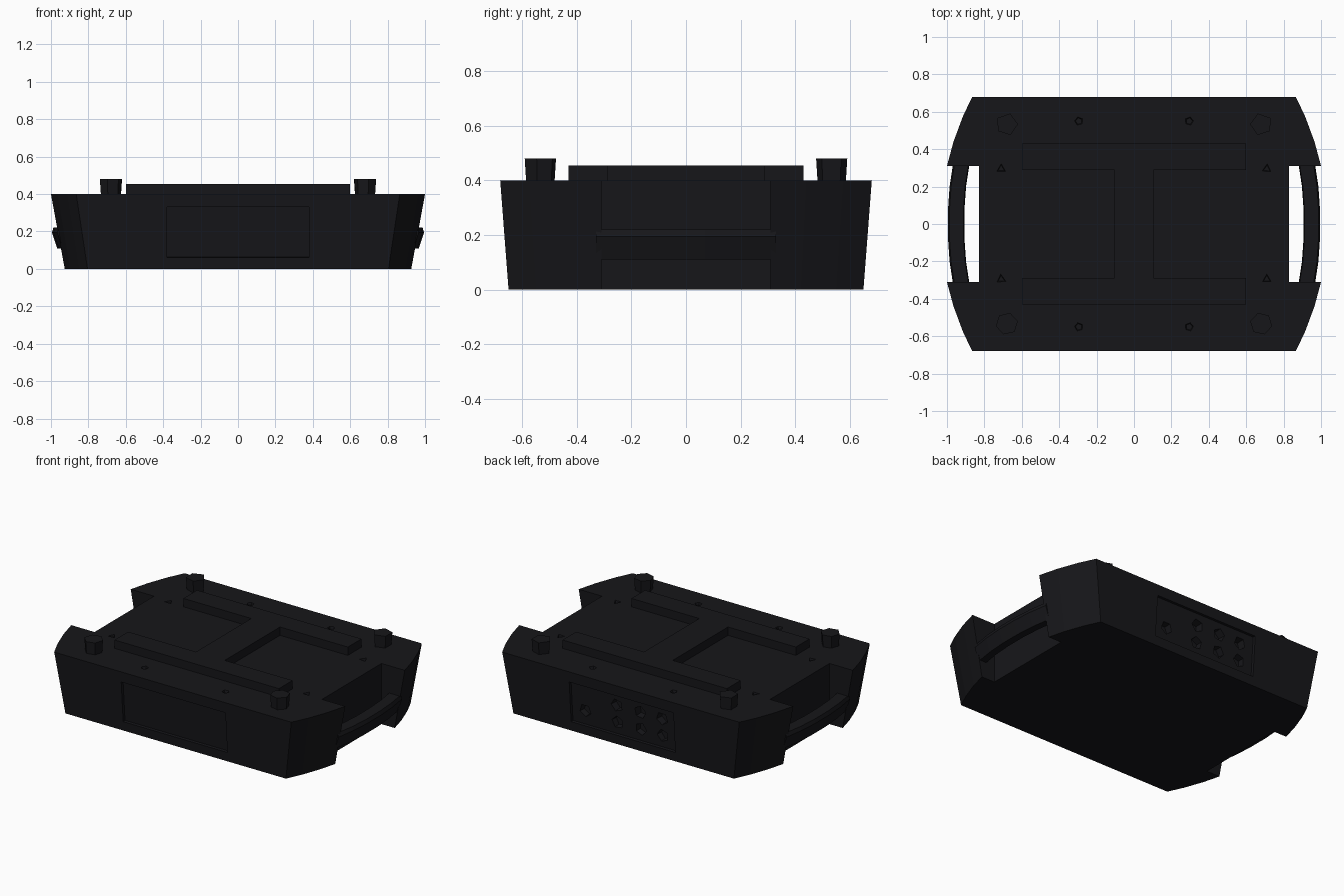
import bpy, bmesh, math
from mathutils import Matrix

if "Cube" in bpy.data.objects:
    bpy.data.objects.remove(bpy.data.objects["Cube"])

mat = bpy.data.materials.new("black_plastic")
mat.diffuse_color = (0.008, 0.008, 0.010, 1)
mat.use_nodes = True
mat.node_tree.nodes["Principled BSDF"].inputs["Base Color"].default_value = mat.diffuse_color


def finish(name, bm):
    bmesh.ops.recalc_face_normals(bm, faces=bm.faces)
    me = bpy.data.meshes.new(name)
    bm.to_mesh(me)
    bm.free()
    ob = bpy.data.objects.new(name, me)
    bpy.context.collection.objects.link(ob)
    me.materials.append(mat)
    return ob


def bridge(bm, rings):
    """Skin a list of equal closed rings and cap both ends."""
    vs = [[bm.verts.new(p) for p in r] for r in rings]
    n = len(vs[0])
    for a, b in zip(vs, vs[1:]):
        for i in range(n):
            bm.faces.new((a[i], a[(i + 1) % n], b[(i + 1) % n], b[i]))
    bm.faces.new(vs[0])
    bm.faces.new(vs[-1])


def box(bm, c, s, tilt=0):
    m = Matrix.Translation(c) @ Matrix.Rotation(tilt, 4, 'X') @ Matrix.Diagonal((*s, 1))
    bmesh.ops.create_cube(bm, size=1, matrix=m)


def cone(bm, c, r1, r2, depth, sides, spin=0, tilt=0):
    m = Matrix.Translation(c) @ Matrix.Rotation(tilt, 4, 'X') @ Matrix.Rotation(spin, 4, 'Z')
    bmesh.ops.create_cone(bm, cap_ends=True, segments=sides, radius1=r1,
                          radius2=r2, depth=depth, matrix=m)


def cut(ob, bm):
    cutter = finish("cutter", bm)
    cutter.hide_render = True
    mod = ob.modifiers.new("cut", 'BOOLEAN')
    mod.operation, mod.solver, mod.object = 'DIFFERENCE', 'EXACT', cutter
    bpy.context.view_layer.objects.active = ob
    bpy.ops.object.modifier_apply(modifier=mod.name)
    bpy.data.objects.remove(cutter)


# tapered body with bowed ends
quarter = [(0.865, -0.68), (0.915, -0.575), (0.965, -0.44), (1.0, -0.31)]
right = quarter + [(x, -y) for x, y in reversed(quarter)]
outline = right + [(-x, y) for x, y in reversed(right)]
bm = bmesh.new()
bridge(bm, [[(x * 0.93, y * 0.955, 0) for x, y in outline],
            [(x, y, 0.4) for x, y in outline]])
body = finish("body", bm)

# handle notches and recessed front and back panels
bm = bmesh.new()
for s in (-1, 1):
    box(bm, (s * 1.03, 0, 0.2), (0.4, 0.62, 0.6))
    box(bm, (0, s * 0.67, 0.195), (0.76, 0.05, 0.27), -s * math.atan(0.03 / 0.4))
cut(body, bm)

# connector sockets on the back, small screw dents on the top
bm = bmesh.new()
sockets = [(0.285, 0.155)] + [(x, z) for x in (0.05, -0.12, -0.28) for z in (0.255, 0.14)]
for i, (x, z) in enumerate(sockets):
    cone(bm, (x, 0.64, z), 0.038, 0.045, 0.08, 5, i, -math.pi / 2)
for sx in (-1, 1):
    for sy in (-1, 1):
        cone(bm, (sx * 0.295, sy * 0.55, 0.4), 0.018, 0.028, 0.03, 5, sx)
        cone(bm, (sx * 0.71, sy * 0.295, 0.4), 0.02, 0.034, 0.03, 3, sx + sy)
cut(body, bm)

# raised H-shaped rail on the top
q = [(0.6, -0.43), (0.6, -0.288), (0.105, -0.288)]
half = q + [(x, -y) for x, y in reversed(q)]
h_outline = half + [(-x, y) for x, y in reversed(half)]
bm = bmesh.new()
bridge(bm, [[(x, y, z) for x, y in h_outline] for z in (0.39, 0.455)])
finish("top_rail", bm)

# low-poly corner posts
for sx in (-1, 1):
    for sy in (-1, 1):
        bm = bmesh.new()
        cone(bm, (sx * 0.68, sy * 0.533, 0.435), 0.054, 0.06, 0.09, 5 if sy > 0 else 6,
             0.3 * sx)
        finish("corner_post", bm)

# bowed side handles
section = [(-0.04, 0.0), (-0.028, -0.055), (0.02, -0.055), (0.048, 0.03), (0.04, 0.055), (-0.035, 0.055)]
path = [(0.918, -0.33), (0.938, -0.2), (0.947, -0.07), (0.947, 0.07), (0.938, 0.2), (0.918, 0.33)]
for s in (-1, 1):
    bm = bmesh.new()
    bridge(bm, [[(s * (x + dx), y, 0.165 + dz) for dx, dz in section] for x, y in path])
    finish("side_handle", bm)
